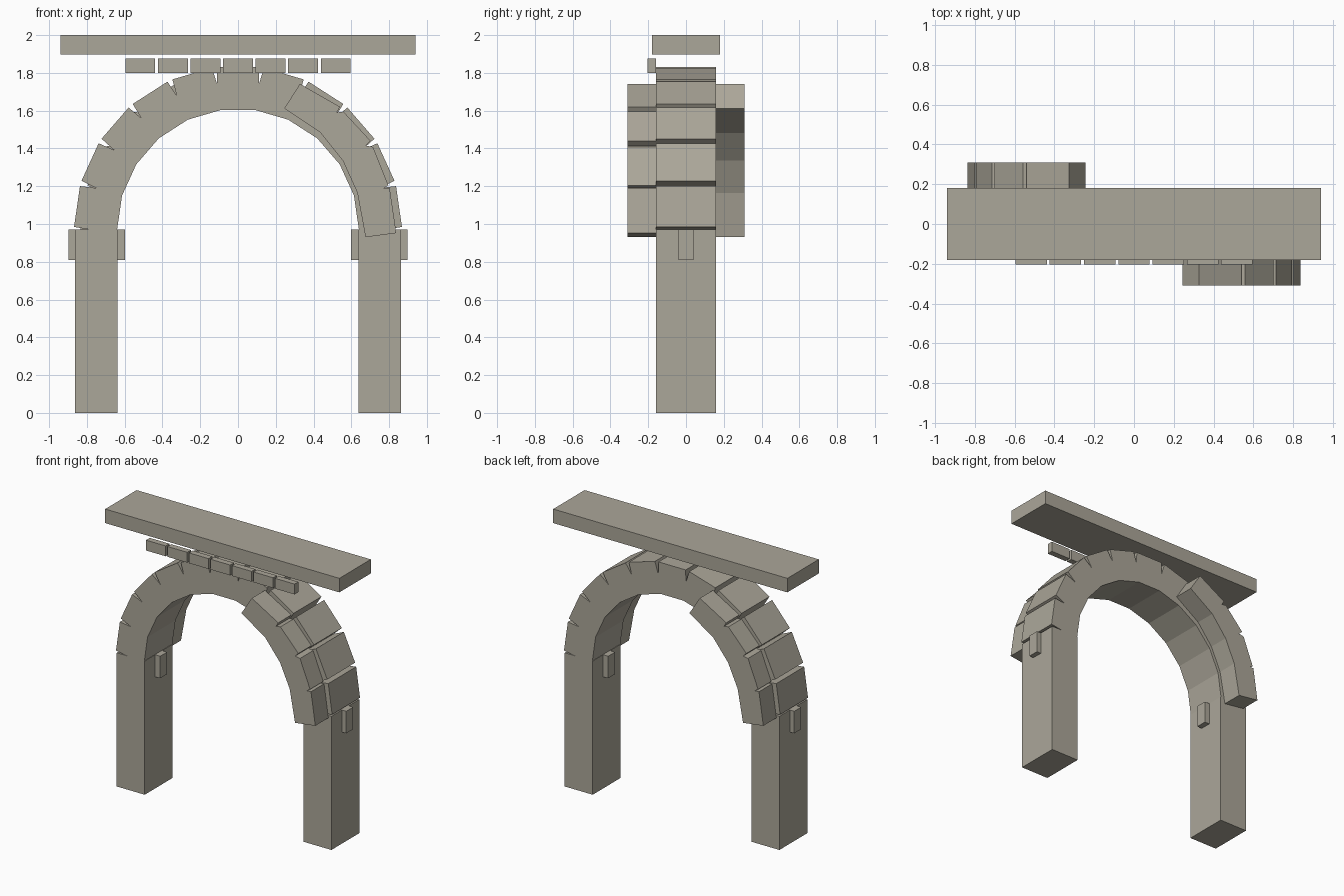
import bpy
import bmesh
from math import sin, cos, radians, pi

cube = bpy.data.objects.get("Cube")
if cube:
    bpy.data.objects.remove(cube, do_unlink=True)

# One stone colour for everything
STONE = (0.41, 0.385, 0.32, 1.0)
stone = bpy.data.materials.new("warm grey stone")
stone.use_nodes = True
stone.diffuse_color = STONE
stone.node_tree.nodes["Principled BSDF"].inputs["Base Color"].default_value = STONE


def add_object(name, bm):
    bmesh.ops.recalc_face_normals(bm, faces=bm.faces)
    mesh = bpy.data.meshes.new(name)
    bm.to_mesh(mesh)
    bm.free()
    mesh.materials.append(stone)
    obj = bpy.data.objects.new(name, mesh)
    bpy.context.collection.objects.link(obj)
    return obj


def box(name, x, y, z):
    """Box spanning the given (low, high) ranges."""
    bm = bmesh.new()
    bmesh.ops.create_cube(bm, size=1)
    for v in bm.verts:
        for axis, (low, high) in enumerate((x, y, z)):
            v.co[axis] = high if v.co[axis] > 0 else low
    return add_object(name, bm)


def slab(name, outline, y_low, y_high):
    """Flat x-z outline extruded along y."""
    bm = bmesh.new()
    face = bm.faces.new([bm.verts.new((x, y_low, z)) for x, z in outline])
    extruded = bmesh.ops.extrude_face_region(bm, geom=[face])["geom"]
    for v in extruded:
        if isinstance(v, bmesh.types.BMVert):
            v.co.y = y_high
    return add_object(name, bm)


HALF_DEPTH = 0.16
SPRING = 0.97      # height where the arch starts
INNER, NOTCH, OUTER = 0.64, 0.78, 0.868
STONES = 11


def polar(radius, angle):
    return radius * cos(angle), SPRING + radius * sin(angle)


# Arch ring: wedge stones outside with V-shaped joints between them
step = pi / STONES
joint = radians(0.95)
arch = [polar(INNER, i * step) for i in range(STONES, -1, -1)]
for i in range(STONES):
    arch += [polar(NOTCH, i * step),
             polar(OUTER, i * step + joint),
             polar(OUTER, (i + 1) * step - joint)]
arch.append(polar(NOTCH, pi))
slab("arch_ring", arch, -HALF_DEPTH, HALF_DEPTH)

# Pillars with a small bracket running through each
for side, s in (("right", -1), ("left", 1)):
    box(side + "_pillar", sorted((s * 0.637, s * 0.862)),
        (-HALF_DEPTH, HALF_DEPTH), (0, SPRING))
    box(side + "_bracket", sorted((s * 0.597, s * 0.897)),
        (-0.04, 0.04), (0.81, SPRING))

# Partial hood band on the front, and the same turned round on the back
band_inner = [(0.675, 0.93), (0.632, 1.165), (0.555, 1.335),
              (0.437, 1.483), (0.245, 1.612)]
band_outer = [(0.328, 1.742), (0.54, 1.62), (0.523, 1.59),
              (0.558, 1.595), (0.702, 1.44), (0.676, 1.415),
              (0.715, 1.408), (0.796, 1.205), (0.77, 1.188),
              (0.803, 1.19), (0.838, 0.952)]
slab("front_hood_band", band_inner + band_outer, -0.31, -HALF_DEPTH)
back_outline = [(-x, z) for x, z in band_inner + band_outer]
slab("back_hood_band", back_outline, HALF_DEPTH, 0.31)

# Row of small blocks across the front, under the lintel
for i in range(-3, 4):
    x = i * 0.1725
    box(f"dentil_block_{i + 4}", (x - 0.079, x + 0.079),
        (-0.203, -HALF_DEPTH), (1.80, 1.875))

# Top slab
box("lintel_slab", (-0.94, 0.94), (-0.18, 0.18), (1.898, 2.0))
